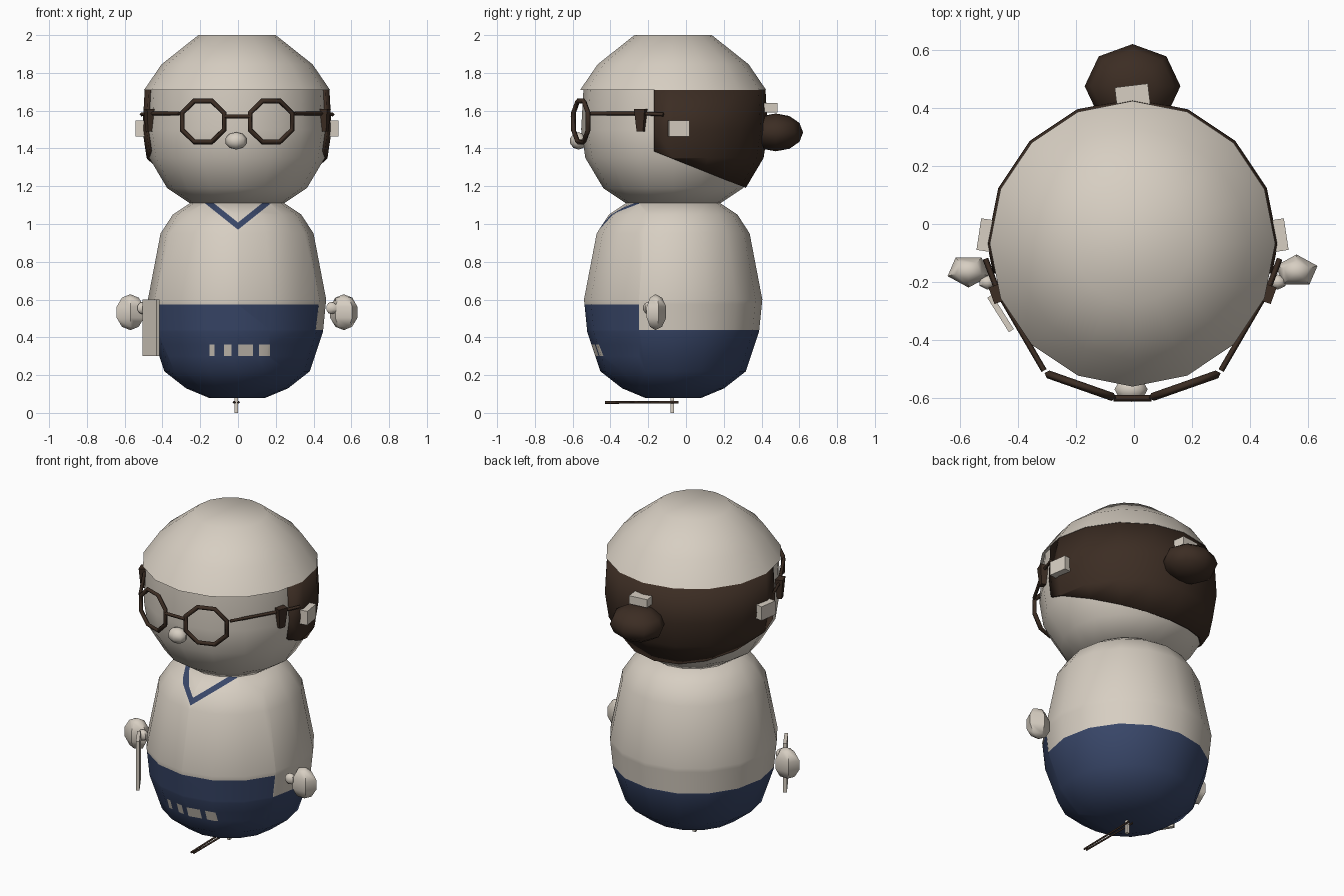
import bpy, bmesh
from math import cos, sin, pi, radians
from mathutils import Vector, Matrix

cube = bpy.data.objects.get("Cube")
if cube:
    bpy.data.objects.remove(cube, do_unlink=True)

CX, CY = -0.005, -0.068      # axis of the head and body


def material(name, rgb):
    m = bpy.data.materials.new(name)
    m.use_nodes = True
    m.diffuse_color = (*rgb, 1)
    m.node_tree.nodes["Principled BSDF"].inputs["Base Color"].default_value = (*rgb, 1)
    return m


cream = material("cream", (0.68, 0.62, 0.54))
brown = material("dark brown", (0.045, 0.026, 0.017))
blue = material("navy blue", (0.04, 0.062, 0.14))


def finish(name, bm, mats, smooth=None):
    bmesh.ops.recalc_face_normals(bm, faces=bm.faces)
    me = bpy.data.meshes.new(name)
    bm.to_mesh(me)
    bm.free()
    ob = bpy.data.objects.new(name, me)
    bpy.context.collection.objects.link(ob)
    for m in mats:
        me.materials.append(m)
    if smooth:
        bpy.ops.object.select_all(action='DESELECT')
        bpy.context.view_layer.objects.active = ob
        ob.select_set(True)
        bpy.ops.object.shade_smooth_by_angle(angle=radians(smooth))
    return ob


def lathe(profile, sides=16, caps=True):
    """Turn a (radius, z) profile around the main axis."""
    bm = bmesh.new()
    rings = [[bm.verts.new((CX + r * cos(2 * pi * i / sides), CY + r * sin(2 * pi * i / sides), z))
              for i in range(sides)] for r, z in profile]
    for a, b in zip(rings, rings[1:]):
        for i in range(sides):
            j = (i + 1) % sides
            bm.faces.new((a[i], a[j], b[j], b[i]))
    if caps:
        bm.faces.new(rings[0])
        bm.faces.new(rings[-1])
    return bm


def cut(bm, co, no, keep=None, **kw):
    """Slice the faces chosen by keep along a plane."""
    faces = [f for f in bm.faces if keep is None or keep(f.calc_center_median())]
    geom = set(faces)
    for f in faces:
        geom.update(f.edges, f.verts)
    bmesh.ops.bisect_plane(bm, geom=list(geom), plane_co=co, plane_no=no, **kw)


def ball(name, loc, scale, mat, u=6, v=5, tilt=0.0, smooth=50):
    bm = bmesh.new()
    bmesh.ops.create_uvsphere(bm, u_segments=u, v_segments=v, radius=1)
    bmesh.ops.transform(bm, verts=bm.verts, matrix=Matrix.Translation(loc)
                        @ Matrix.Rotation(tilt, 4, 'Z') @ Matrix.Diagonal((*scale, 1)))
    return finish(name, bm, [mat], smooth)


def box(name, loc, size, mat, turn=0.0, taper=1.0):
    bm = bmesh.new()
    bmesh.ops.create_cube(bm, size=1)
    for v in bm.verts:
        if v.co.z < 0:
            v.co.x *= taper
            v.co.y *= taper
    bmesh.ops.transform(bm, verts=bm.verts, matrix=Matrix.Translation(loc)
                        @ Matrix.Rotation(turn, 4, 'Z') @ Matrix.Diagonal((*size, 1)))
    return finish(name, bm, [mat])


def wire(name, points, radius, mat, closed=False):
    cu = bpy.data.curves.new(name, 'CURVE')
    cu.dimensions = '3D'
    cu.bevel_depth = radius
    cu.bevel_resolution = 0
    cu.use_fill_caps = True
    sp = cu.splines.new('POLY')
    sp.points.add(len(points) - 1)
    for p, co in zip(sp.points, points):
        p.co = (*co, 1)
    sp.use_cyclic_u = closed
    cu.materials.append(mat)
    ob = bpy.data.objects.new(name, cu)
    bpy.context.collection.objects.link(ob)
    bpy.ops.object.select_all(action='DESELECT')
    bpy.context.view_layer.objects.active = ob
    ob.select_set(True)
    bpy.ops.object.convert(target='MESH')
    return ob


# Body with painted trousers, apron front, collar and pocket marks
BIB, WAIST, APRON = -0.25, 0.44, 0.575
SLOPE, V_LOW, V_HIGH = 0.8, 0.97, 1.008
marks = [(-0.15, -0.125), (-0.075, -0.035), (0.0, 0.08), (0.11, 0.17)]
M_LOW, M_HIGH = 0.30, 0.362

bm = lathe([(0.15, 0.08), (0.27, 0.13), (0.385, 0.22), (0.455, 0.43), (0.472, 0.6),
            (0.405, 0.95), (0.34, 1.05), (0.25, 1.11)])
cut(bm, (0, BIB, 0), (0, 1, 0))
cut(bm, (0, 0, WAIST), (0, 0, 1))
cut(bm, (0, 0, APRON), (0, 0, 1))
front = lambda c: c.y < BIB
collar = lambda c: front(c) and c.z > APRON
pocket = lambda c: front(c) and c.z < WAIST
cut(bm, (0, 0, 0), (1, 0, 0), collar)
for s in (-1, 1):
    for z in (V_LOW, V_HIGH):
        cut(bm, (0, 0, z), (-s * SLOPE, 0, 1), lambda c: collar(c) and c.x * s > 0)
for z in (M_LOW, M_HIGH):
    cut(bm, (0, 0, z), (0, 0, 1), pocket)
for pair in marks:
    for x in pair:
        cut(bm, (x, 0, 0), (1, 0, 0), lambda c: pocket(c) and M_LOW < c.z < M_HIGH)
for f in bm.faces:
    c = f.calc_center_median()
    is_blue = c.z < (APRON if front(c) else WAIST)
    if pocket(c) and M_LOW < c.z < M_HIGH and any(a < c.x < b for a, b in marks):
        is_blue = False
    if collar(c) and V_LOW < c.z - SLOPE * abs(c.x) < V_HIGH:
        is_blue = True
    f.material_index = int(is_blue)
finish("body", bm, [cream, blue], 60)

# Head and the dome above it
head = [(0.25, 1.11), (0.37, 1.19), (0.465, 1.35), (0.487, 1.5), (0.475, 1.71)]
finish("head", lathe(head), [cream], 50)
finish("head_dome", lathe([(0.492, 1.71), (0.40, 1.845), (0.205, 2.0)]), [cream], 50)

# Hair shell around the back of the head
bm = lathe([(r + 0.014, z) for r, z in head], caps=False)
cut(bm, (0, -0.17, 0), (0, 1, 0), clear_inner=True)
cut(bm, (0, -0.17, 1.385), (0, 0.195, 0.49), clear_inner=True)
hair = finish("hair", bm, [brown], 50)
shell = hair.modifiers.new("thickness", 'SOLIDIFY')
shell.thickness = 0.013
shell.offset = -1

# Hair bun and its clip
ball("hair_bun", (-0.005, 0.475, 1.485), (0.165, 0.145, 0.1), brown, 8, 6)
box("bun_clip", (-0.005, 0.44, 1.615), (0.115, 0.075, 0.05), cream, 0.12)

# Nose
ball("nose", (-0.01, -0.57, 1.44), (0.06, 0.045, 0.046), cream, 8, 5)

# Glasses, ears, sideburns and hands, once per side
for s, side in ((1, "left"), (-1, "right")):
    u = Vector((s * 0.94, 0.33, 0))
    mid = Vector((CX + s * 0.18, -0.557, 1.543))
    rim = [mid + u * 0.128 * cos(a) + Vector((0, 0, 0.117 * sin(a)))
           for a in (pi / 8 + k * pi / 4 for k in range(8))]
    wire(side + "_glasses_rim", rim, 0.014, brown, True)
    wire(side + "_glasses_arm", [(CX + s * 0.305, -0.505, 1.585), (CX + s * 0.465, -0.23, 1.585),
                                 (CX + s * 0.507, -0.12, 1.58)], 0.01, brown)
    box(side + "_sideburn", (CX + s * 0.465, -0.24, 1.55), (0.045, 0.06, 0.12), brown,
        s * -0.35, 0.6)
    box(side + "_ear", (CX + s * 0.495, -0.04, 1.505), (0.07, 0.11, 0.085), cream, s * 0.15)
    ball(side + "_hand", (CX + s * 0.565, -0.162, 0.533), (0.08, 0.06, 0.095), cream,
         5, 5, 0 if s > 0 else pi)
    ball(side + "_thumb", (CX + s * 0.5, -0.2, 0.555), (0.033, 0.028, 0.033), cream)
wire("glasses_bridge", [(-0.07, -0.6, 1.57), (0.06, -0.6, 1.57)], 0.011, brown)

# Flat card held in the right hand
box("card", (-0.46, -0.308, 0.45), (0.02, 0.14, 0.3), cream, 0.56)

# Small peg with a pair of thin sticks under the body
box("peg", (-0.01, -0.072, 0.045), (0.018, 0.018, 0.09), cream)
for x, tip in ((-0.022, -0.016), (0.004, 0.0)):
    wire("stick", [(tip, -0.43, 0.055), (x, -0.04, 0.057)], 0.007, brown)
